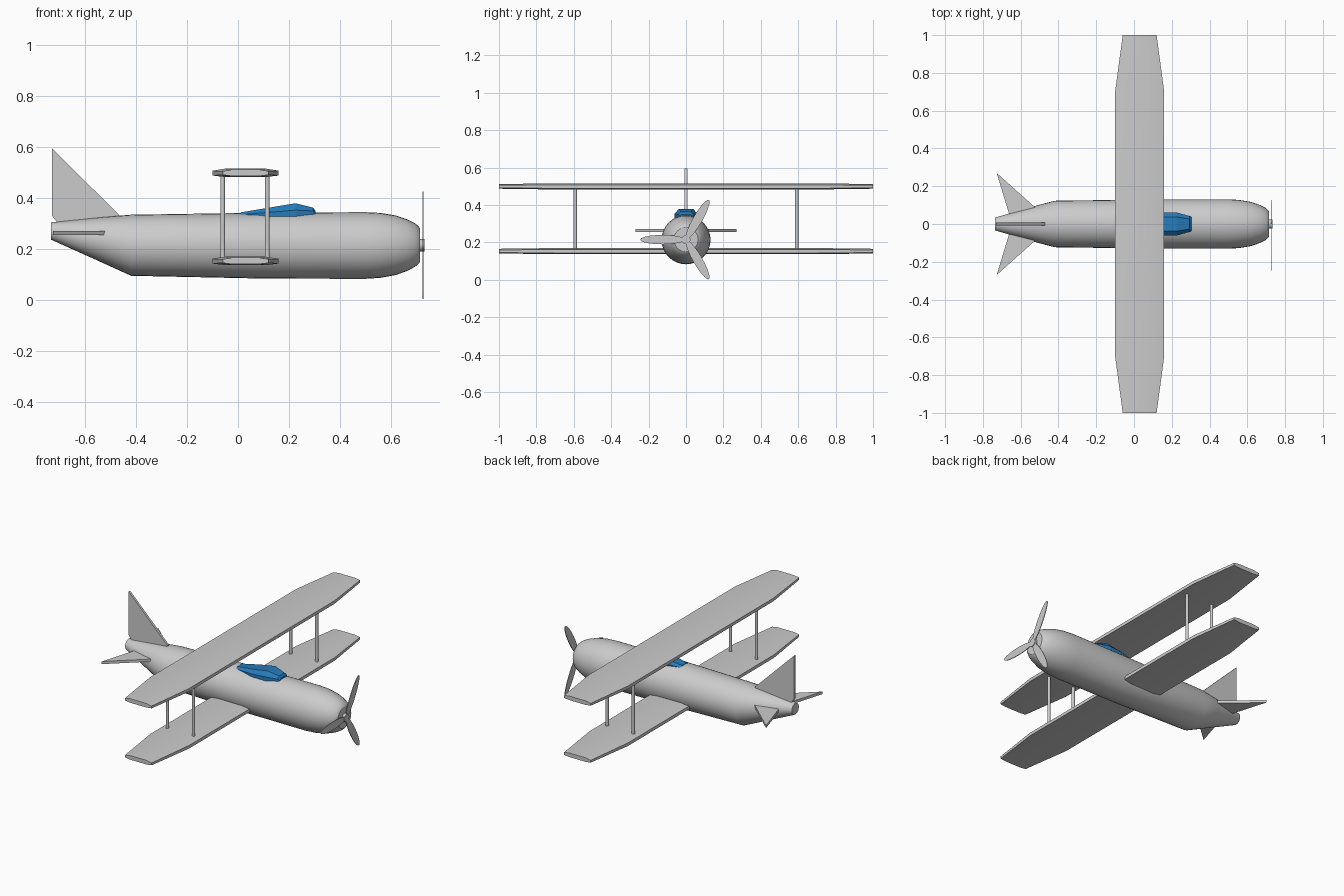
import bpy, bmesh
from math import sin, cos, pi, radians
from mathutils import Matrix

if "Cube" in bpy.data.objects:
    bpy.data.objects.remove(bpy.data.objects["Cube"])


def finish(bm, name, smooth=None, color=None):
    bmesh.ops.recalc_face_normals(bm, faces=bm.faces)
    me = bpy.data.meshes.new(name)
    bm.to_mesh(me)
    bm.free()
    ob = bpy.data.objects.new(name, me)
    bpy.context.collection.objects.link(ob)
    if smooth:
        bpy.ops.object.select_all(action='DESELECT')
        ob.select_set(True)
        bpy.context.view_layer.objects.active = ob
        bpy.ops.object.shade_smooth_by_angle(angle=radians(smooth))
    if color:
        mat = bpy.data.materials.new(name + "_paint")
        mat.diffuse_color = color
        mat.use_nodes = True
        mat.node_tree.nodes["Principled BSDF"].inputs["Base Color"].default_value = mat.diffuse_color
        me.materials.append(mat)
    return ob


def loft(name, rings, **kw):
    """Skin closed rings of points and cap both ends."""
    bm = bmesh.new()
    rows = [[bm.verts.new(p) for p in ring] for ring in rings]
    n = len(rows[0])
    for a, b in zip(rows, rows[1:]):
        for i in range(n):
            j = (i + 1) % n
            bm.faces.new((a[i], a[j], b[j], b[i]))
    bm.faces.new(rows[0])
    bm.faces.new(rows[-1])
    return finish(bm, name, **kw)


def plate(name, outline, place, half):
    """Flat outline thickened by +-half; place maps (u, v, w) to xyz."""
    return loft(name, [[place(u, v, w) for u, v in outline] for w in (-half, half)])


def rod(name, radius, depth, matrix, sides=16):
    bm = bmesh.new()
    bmesh.ops.create_cone(bm, cap_ends=True, segments=sides, radius1=radius,
                          radius2=radius, depth=depth, matrix=matrix)
    return finish(bm, name, smooth=40)


# Fuselage: x, bottom z, top z, half width
sections = [(-0.735, 0.237, 0.305, 0.034), (-0.53, 0.145, 0.326, 0.094),
            (-0.42, 0.095, 0.335, 0.123), (0.1, 0.084, 0.343, 0.13),
            (0.5, 0.083, 0.345, 0.131), (0.56, 0.087, 0.342, 0.127),
            (0.62, 0.098, 0.332, 0.117), (0.665, 0.114, 0.317, 0.101),
            (0.695, 0.13, 0.302, 0.086), (0.71, 0.142, 0.289, 0.073),
            (0.716, 0.151, 0.28, 0.065)]
N = 32
loft("fuselage", [[(x, w * cos(2 * pi * i / N),
                    (lo + hi) / 2 + (hi - lo) / 2 * sin(2 * pi * i / N))
                   for i in range(N)] for x, lo, hi, w in sections], smooth=30)

# Wings: bevelled section, tapered tips
section = [(-0.13, -0.011), (-0.13, 0.008), (-0.08, 0.016), (0.08, 0.016),
           (0.13, 0.008), (0.13, -0.011), (0.08, -0.017), (-0.08, -0.017)]
for name, z in (("upper_wing", 0.5), ("lower_wing", 0.154)):
    loft(name, [[(0.03 + u * s, y, z + v * t) for u, v in section]
                for y, s, t in ((-1, 0.69, 0.75), (-0.7, 1, 1),
                                (0.7, 1, 1), (1, 0.69, 0.75))], smooth=30)

# Wing struts
for side, y in (("left", -0.592), ("right", 0.592)):
    for end, x in (("rear", -0.06), ("front", 0.115)):
        rod(f"{side}_{end}_strut", 0.009, 0.34, Matrix.Translation((x, y, 0.327)))

# Tail surfaces
plate("tail_fin", [(-0.73, 0.595), (-0.73, 0.33), (-0.7, 0.29), (-0.47, 0.29), (-0.47, 0.337)],
      lambda u, v, w: (u, w, v), 0.007)
for side, s in (("left", -1), ("right", 1)):
    plate(side + "_tailplane", [(-0.727, 0.27), (-0.645, 0), (-0.52, 0), (-0.52, 0.085)],
          lambda u, v, w: (u, s * v, 0.263 + w), 0.008)

# Canopy: x, half width, shoulder z, top z
loft("canopy", [[(x, w, 0.31), (x, w, zs), (x, 0.62 * w, zt),
                 (x, -0.62 * w, zt), (x, -w, zs), (x, -w, 0.31)]
                for x, w, zs, zt in ((0.01, 0.035, 0.335, 0.344),
                                     (0.13, 0.06, 0.345, 0.364),
                                     (0.225, 0.061, 0.353, 0.38),
                                     (0.295, 0.042, 0.35, 0.363),
                                     (0.305, 0.036, 0.342, 0.35))],
     color=(0.02, 0.2, 0.5, 1))

# Propeller: hub and three oval blades
rod("propeller_hub", 0.024, 0.022,
    Matrix.Translation((0.721, 0, 0.215)) @ Matrix.Rotation(pi / 2, 4, 'Y'))
oval = [(0.125 + 0.12 * cos(a * pi / 10), 0.025 * sin(a * pi / 10)) for a in range(20)]
for k in range(3):
    a = pi + k * 2 * pi / 3
    plate(f"propeller_blade_{k + 1}", oval,
          lambda u, v, w: (0.727 + w, u * cos(a) - v * sin(a),
                           0.215 + u * sin(a) + v * cos(a)), 0.002)
